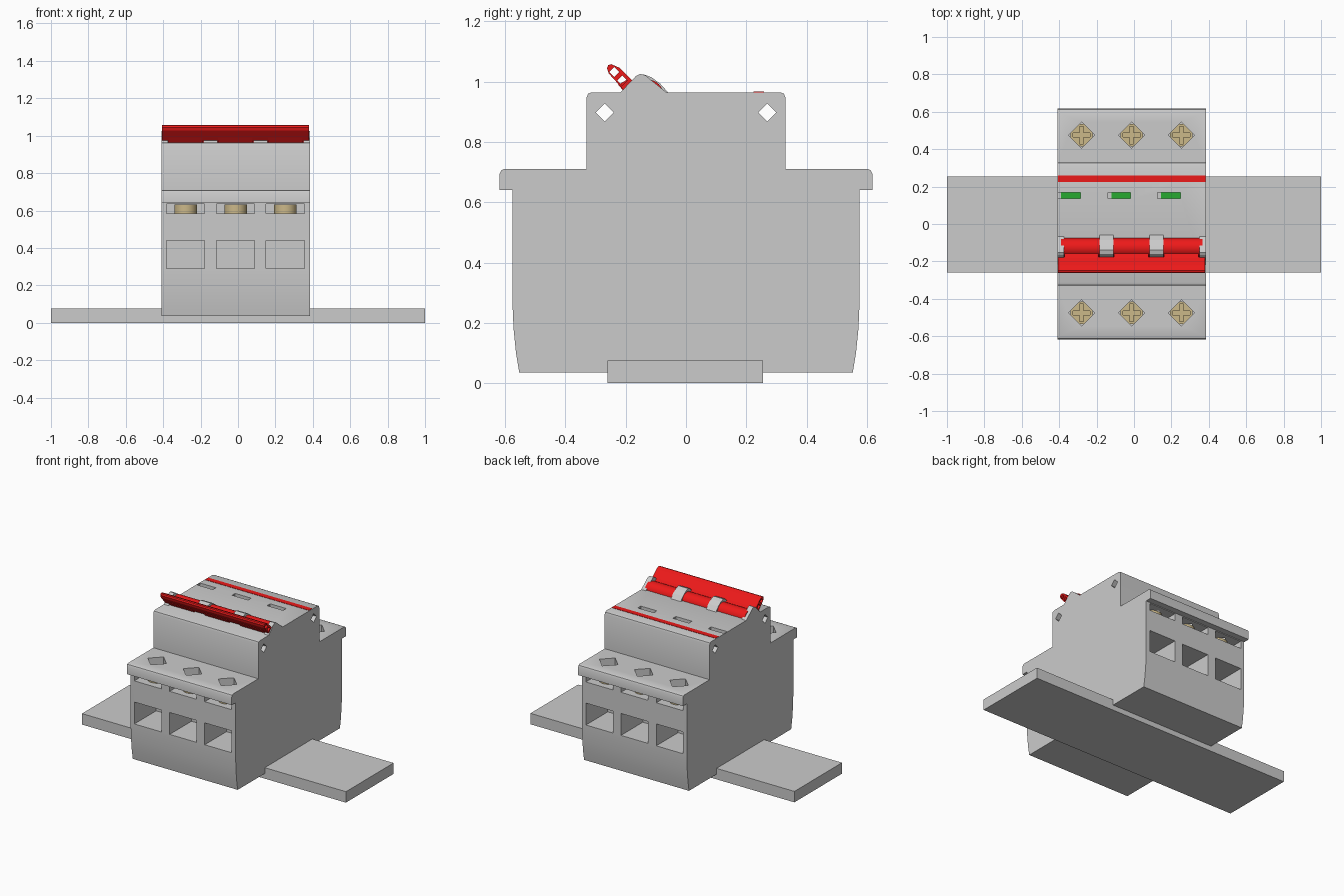
import bpy, bmesh, math

if "Cube" in bpy.data.objects:
    bpy.data.objects.remove(bpy.data.objects["Cube"])

X0, X1 = -0.41, 0.385                 # body width
POLES = [-0.28, -0.0125, 0.253]       # centre of each pole


def prism(name, pts, axis, a, b, mat=None):
    """Extrude a 2D profile along x (pts are y,z) or z (pts are x,y)."""
    bm = bmesh.new()
    place = (lambda p: (a, p[0], p[1])) if axis == 'x' else (lambda p: (p[0], p[1], a))
    face = bm.faces.new([bm.verts.new(place(p)) for p in pts])
    out = bmesh.ops.extrude_face_region(bm, geom=[face])
    d = (b - a, 0, 0) if axis == 'x' else (0, 0, b - a)
    bmesh.ops.translate(bm, verts=[g for g in out['geom'] if isinstance(g, bmesh.types.BMVert)], vec=d)
    bmesh.ops.recalc_face_normals(bm, faces=bm.faces)
    me = bpy.data.meshes.new(name)
    bm.to_mesh(me)
    bm.free()
    ob = bpy.data.objects.new(name, me)
    bpy.context.collection.objects.link(ob)
    if mat:
        me.materials.append(mat)
    return ob


def box(name, x0, x1, y0, y1, z0, z1, mat=None):
    return prism(name, [(x0, y0), (x1, y0), (x1, y1), (x0, y1)], 'z', z0, z1, mat)


def ring(cx, cy, r, n):
    return [(cx + r * math.cos(2 * math.pi * i / n), cy + r * math.sin(2 * math.pi * i / n)) for i in range(n)]


def cut(ob, cutter):
    m = ob.modifiers.new("cut", 'BOOLEAN')
    m.operation, m.solver, m.object = 'DIFFERENCE', 'EXACT', cutter
    bpy.context.view_layer.objects.active = ob
    bpy.ops.object.modifier_apply(modifier=m.name)
    bpy.data.objects.remove(cutter)


def smooth(ob, deg=30):
    bpy.ops.object.select_all(action='DESELECT')
    ob.select_set(True)
    bpy.context.view_layer.objects.active = ob
    bpy.ops.object.shade_smooth_by_angle(angle=math.radians(deg))


def material(name, col):
    m = bpy.data.materials.new(name)
    m.diffuse_color = col
    m.use_nodes = True
    m.node_tree.nodes["Principled BSDF"].inputs["Base Color"].default_value = m.diffuse_color
    return m


red = material("red", (0.85, 0.01, 0.01, 1))
green = material("green", (0.02, 0.4, 0.03, 1))
brass = material("brass", (0.6, 0.48, 0.25, 1))

# Mounting rail
box("mounting_rail", -1, 1, -0.26, 0.255, 0, 0.075)

# Housing: stepped profile with a notch over the rail
half = [(0.553, 0.035), (0.564, 0.1), (0.572, 0.18), (0.576, 0.27), (0.576, 0.64),
        (0.618, 0.64), (0.618, 0.695), (0.613, 0.706), (0.602, 0.711), (0.33, 0.711),
        (0.33, 0.947), (0.325, 0.96), (0.312, 0.965)]
profile = ([(0.256, 0.075), (0.256, 0.035)] + half
           + [(-y, z) for y, z in reversed(half)] + [(-0.26, 0.035), (-0.26, 0.075)])
body = prism("housing", profile, 'x', X0, X1)

# Side-to-side diamond holes
for y in (-0.27, 0.27):
    cut(body, prism("cutter", ring(y, 0.898, 0.03, 4), 'x', -0.6, 0.6))

# Terminals on both sides of each pole, plus indicator windows
for i, x in enumerate(POLES):
    for s, side in ((-1, "front"), (1, "back")):
        y = 0.475 * s
        ys = sorted((0.7 * s, 0.39 * s))
        cut(body, box("cutter", x - 0.102, x + 0.102, *ys, 0.585, 0.635))
        ys = sorted((0.7 * s, 0.34 * s))
        cut(body, box("cutter", x - 0.102, x + 0.102, *ys, 0.29, 0.44))
        cut(body, prism("cutter", ring(x, y, 0.07, 4), 'z', 0.61, 0.8))
        screw = prism(f"{side}_screw_{i + 1}", ring(x, y, 0.06, 32), 'z', 0.58, 0.633, brass)
        w, l = 0.011, 0.046
        cross = [(w, l), (-w, l), (-w, w), (-l, w), (-l, -w), (-w, -w),
                 (-w, -l), (w, -l), (w, -w), (l, -w), (l, w), (w, w)]
        cut(screw, prism("cutter", [(x + u, y + v) for u, v in cross], 'z', 0.608, 0.7))
        smooth(screw)
    wx = x - 0.127
    cut(body, box("cutter", wx, wx + 0.122, 0.135, 0.168, 0.925, 1.1))
    box(f"indicator_{i + 1}", wx + 0.018, wx + 0.122, 0.135, 0.168, 0.915, 0.93, green)
smooth(body)

# Red line across the top
box("top_stripe", X0 + 0.004, X1 - 0.004, 0.224, 0.259, 0.96, 0.967, red)

# Pivot clips holding the lever
clip = [(-0.222, 0.96), (-0.167, 1.018), (-0.152, 1.026), (-0.136, 1.022), (-0.062, 0.962), (-0.062, 0.95), (-0.222, 0.95)]
inner = [(-0.19, 0.955), (-0.183, 0.99), (-0.16, 1.018), (-0.14, 1.024), (-0.115, 1.015),
         (-0.085, 0.993), (-0.06, 0.965), (-0.06, 0.955)]
spans = [(X0, -0.375), (-0.185, -0.11), (0.082, 0.157), (0.35, X1)]
for i, (a, b) in enumerate(spans):
    prism(f"pivot_clip_{i + 1}", clip if i in (0, 3) else inner, 'x', a, b)

# Lever: pivot barrel, webs between the clips, hollow handle bar
barrel = prism("lever_barrel", ring(-0.127, 0.955, 0.052, 32), 'x', X0 + 0.02, X1 - 0.02, red)
smooth(barrel)
web = [(-0.15, 0.995), (-0.15, 0.955), (-0.195, 0.955), (-0.225, 0.99), (-0.19, 1.01)]
for i in range(3):
    prism(f"lever_web_{i + 1}", web, 'x', spans[i][1] + 0.004, spans[i + 1][0] - 0.004, red)
bar = [(-0.262, 1.045), (-0.258, 1.055), (-0.248, 1.058), (-0.222, 1.047), (-0.176, 1.002),
       (-0.208, 0.974), (-0.256, 1.027)]
handle = prism("lever_handle", bar, 'x', X0 + 0.005, X1 - 0.005, red)
for y, z in ((-0.238, 1.032), (-0.211, 1.004)):
    cut(handle, prism("cutter", ring(y, z, 0.0165, 4), 'x', -0.6, 0.6))
